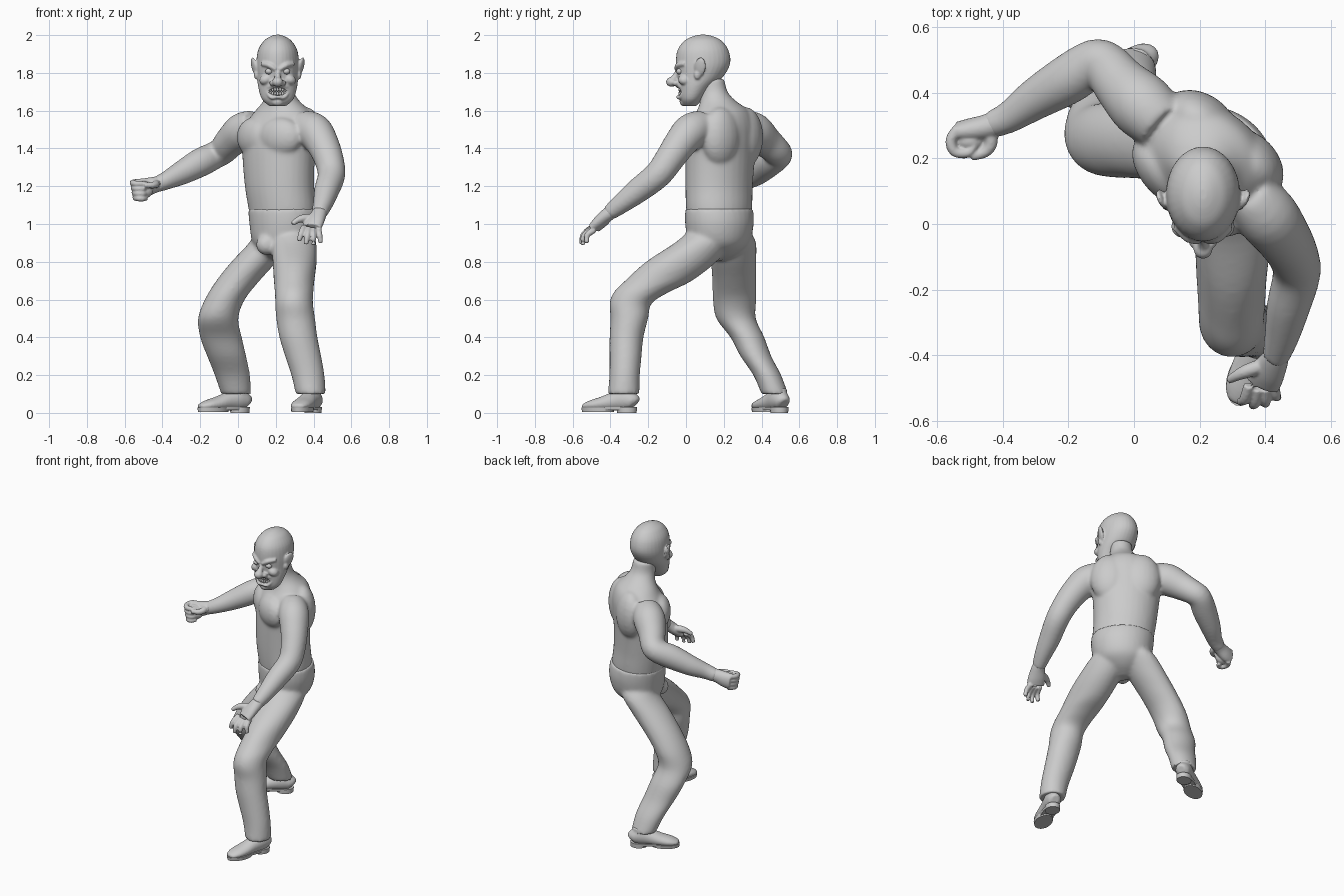
import bpy, bmesh, math
from mathutils import Vector, Matrix, Euler


def spline(rows, sub=4):
    """Catmull-Rom resampling of (x, y, z, ra[, rb]) rows."""
    rows = [tuple(r) if len(r) == 5 else tuple(r) + (r[3],) for r in rows]
    out = []
    for i in range(len(rows) - 1):
        p = [rows[max(i - 1, 0)], rows[i], rows[i + 1], rows[min(i + 2, len(rows) - 1)]]
        for k in range(sub):
            t = k / sub
            out.append([0.5 * (2 * b + (c - a) * t + (2 * a - 5 * b + 4 * c - d) * t * t
                               + (3 * b - a - 3 * c + d) * t ** 3) for a, b, c, d in zip(*p)])
    return out + [list(rows[-1])]


def loft(bm, rows, yaw=None, sides=24, sub=4):
    """Elliptical rings: level slices turned by yaw, or square to the path if yaw is None."""
    pts = spline(rows, sub)
    rings = []
    for i, p in enumerate(pts):
        c = Vector(p[:3])
        if yaw is None:
            t = Vector(pts[min(i + 1, len(pts) - 1)][:3]) - Vector(pts[max(i - 1, 0)][:3])
            u = t.cross(Vector((0, 0, 1))).normalized()
            v = u.cross(t).normalized()
        else:
            a = math.radians(yaw)
            u, v = Vector((math.cos(a), math.sin(a), 0)), Vector((-math.sin(a), math.cos(a), 0))
        ang = [2 * math.pi * k / sides for k in range(sides)]
        rings.append([bm.verts.new(c + u * math.cos(a) * p[3] + v * math.sin(a) * p[4]) for a in ang])
    for r, s in zip(rings, rings[1:]):
        for k in range(sides):
            bm.faces.new((r[k], r[(k + 1) % sides], s[(k + 1) % sides], s[k]))
    bm.faces.new(rings[0][::-1])
    bm.faces.new(rings[-1])


def ball(bm, loc, size, rot=(0, 0, 0)):
    m = Matrix.LocRotScale(Vector(loc), Euler([math.radians(a) for a in rot]), Vector(size))
    bmesh.ops.create_uvsphere(bm, u_segments=20, v_segments=12, radius=1, matrix=m)


def finish(name, bm, voxel=None, smooth=5):
    """Make the object; with a voxel size, fuse its pieces into one skin."""
    bmesh.ops.recalc_face_normals(bm, faces=bm.faces)
    me = bpy.data.meshes.new(name)
    bm.to_mesh(me)
    bm.free()
    ob = bpy.data.objects.new(name, me)
    bpy.context.collection.objects.link(ob)
    if voxel:
        r = ob.modifiers.new("fuse", 'REMESH')
        r.mode, r.voxel_size, r.use_smooth_shade = 'VOXEL', voxel, True
        s = ob.modifiers.new("soften", 'SMOOTH')
        s.factor, s.iterations = 0.5, smooth
    else:
        bpy.ops.object.select_all(action='DESELECT')
        bpy.context.view_layer.objects.active = ob
        ob.select_set(True)
        bpy.ops.object.shade_smooth_by_angle(angle=math.radians(40))
    return ob


TURN = -40  # the body is turned towards its right
U = Vector((math.cos(math.radians(TURN)), math.sin(math.radians(TURN)), 0))
F = Vector((U.y, -U.x, 0))

# Torso, neck and arms
bm = bmesh.new()
loft(bm, [(.24, .175, .98, .175, .15), (.235, .175, 1.08, .19, .163), (.22, .175, 1.2, .196, .165),
          (.215, .18, 1.35, .207, .167), (.22, .185, 1.45, .218, .167), (.23, .19, 1.53, .21, .155),
          (.235, .195, 1.6, .155, .125), (.23, .17, 1.65, .1, .093), (.222, .145, 1.7, .072, .078),
          (.215, .13, 1.77, .07, .075)], TURN, 32)
mid = Vector((.22, .18, 0))
for s in (-1, 1):
    ball(bm, mid + F * .1 + U * s * .09 + Vector((0, 0, 1.46)), (.125, .07, .105), (0, 0, TURN + s * 12))     # chest
    ball(bm, mid - F * .09 + U * s * .1 + Vector((0, 0, 1.46)), (.12, .085, .16), (0, 0, TURN - s * 8))  # shoulder blade
loft(bm, [(.09, .3, 1.52, .085), (.025, .36, 1.49, .1), (-.04, .425, 1.435, .085), (-.08, .475, 1.39, .076),
          (-.12, .49, 1.365, .073), (-.2, .44, 1.325, .076), (-.3, .38, 1.27, .064), (-.38, .325, 1.23, .049),
          (-.44, .3, 1.205, .042)])
loft(bm, [(.35, .09, 1.52, .085), (.405, .025, 1.49, .095), (.45, -.035, 1.42, .086), (.482, -.09, 1.34, .078),
          (.495, -.15, 1.26, .073), (.47, -.25, 1.18, .067), (.45, -.34, 1.11, .054), (.43, -.41, 1.055, .041)])
finish("torso_and_arms", bm, .009, 14)

# Trousers: pelvis and two legs
bm = bmesh.new()
loft(bm, [(.22, .16, .805, .03, .03), (.23, .17, .84, .1, .1), (.24, .175, .9, .168, .155),
          (.245, .177, 1.0, .192, .174), (.238, .176, 1.08, .195, .17)], TURN, 32)
ball(bm, (.15, .065, .89), (.055, .05, .055))
loft(bm, [(.385, -.33, .1, .08, .084), (.37, -.325, .2, .088, .081), (.345, -.32, .3, .096, .085),
          (.32, -.315, .4, .101, .09), (.305, -.3, .5, .103, .1), (.297, -.293, .58, .1, .112),
          (.297, -.235, .64, .103, .147), (.297, -.145, .7, .108, .178), (.3, -.025, .8, .117, .187),
          (.295, .09, .9, .12, .15), (.28, .13, .96, .11, .12)], 0)
loft(bm, [(-.01, .47, .1, .08, .071), (-.03, .43, .2, .094, .074), (-.06, .37, .3, .104, .082),
          (-.09, .325, .4, .111, .09), (-.105, .265, .5, .107, .105), (-.07, .257, .6, .106, .115),
          (0, .255, .7, .115, .116), (.085, .252, .8, .12, .12), (.17, .25, .9, .112, .122),
          (.2, .23, .96, .11, .11)], 0)
finish("trousers", bm, .01, 10)

# Head: skull, brows, nose, cheeks, lips and ears
HX = .21
bm = bmesh.new()
loft(bm, [(HX, .022, 1.625, .045, .034), (HX, .028, 1.66, .083, .06), (HX, .048, 1.72, .102, .087),
          (HX, .075, 1.78, .109, .122), (HX, .09, 1.85, .113, .144), (HX, .09, 1.92, .104, .135),
          (HX, .09, 1.97, .073, .099), (HX, .09, 1.993, .038, .055), (HX, .09, 2.002, .012, .018)], 0, 32)
loft(bm, [(HX, -.04, 1.815, .013), (HX, -.055, 1.785, .015), (HX, -.074, 1.755, .022)])
ball(bm, (HX, -.077, 1.752), (.029, .029, .026))
ball(bm, (HX, -.012, 1.648), (.034, .022, .024))
for s in (-1, 1):
    ball(bm, (HX + s * .026, -.053, 1.746), (.018, .02, .016))
    ball(bm, (HX + s * .062, -.008, 1.765), (.036, .034, .028), (0, s * 25, 0))
    loft(bm, [(HX + s * .01, -.05, 1.817, .011), (HX + s * .045, -.043, 1.84, .014),
              (HX + s * .085, -.008, 1.848, .011)])
    ball(bm, (HX + s * .122, .075, 1.832), (.013, .032, .052), (-12, s * 12, s * -22))
    ball(bm, (HX + s * .112, .06, 1.79), (.014, .018, .025))
for z, dip in ((1.728, .005), (1.674, -.012)):
    loft(bm, [(HX - .066, -.004, 1.714, .008), (HX - .036, -.032, z + dip * .3, .009), (HX, -.042, z, .01),
              (HX + .036, -.032, z + dip * .3, .009), (HX + .066, -.004, 1.714, .008)])
head = finish("head", bm, .0055, 4)

# Mouth opening
bm = bmesh.new()
ball(bm, (HX, -.04, 1.701), (.056, .032, .02))
cutter = finish("mouth_cutter", bm)
cutter.hide_render = True
cutter.hide_viewport = True
cut = head.modifiers.new("mouth", 'BOOLEAN')
cut.operation, cut.object, cut.solver = 'DIFFERENCE', cutter, 'EXACT'

bm = bmesh.new()
for i in range(-3, 4):
    for z in (1.712, 1.69):
        x = i * .0135
        ball(bm, (HX + x, -.033 + 9 * x * x, z), (.0068, .008, .011))
finish("teeth", bm)

bm = bmesh.new()
for s in (-1, 1):
    ball(bm, (HX + s * .046, -.033, 1.808), (.02, .019, .016))
finish("eyes", bm)

# Open left hand
bm = bmesh.new()
loft(bm, [(.437, -.39, 1.07, .037), (.425, -.42, 1.045, .044, .036), (.405, -.455, 1.01, .054, .034),
          (.39, -.485, .98, .055, .028)])
for base, tip in (((.35, -.49, .985), (.322, -.54, .91)), ((.375, -.5, .975), (.36, -.552, .893)),
                  ((.4, -.5, .97), (.4, -.545, .89)), ((.425, -.485, .97), (.438, -.525, .9))):
    b, t = Vector(base), Vector(tip)
    m = (b + t) / 2 + Vector((0, -.018, .006))
    loft(bm, [(*b, .017), (*m, .016), (*t, .012)], sides=12)
loft(bm, [(.41, -.425, 1.03, .022), (.35, -.445, 1.03, .022), (.315, -.46, 1.02, .017), (.288, -.475, 1.0, .012)], sides=12)
finish("left_hand", bm, .005, 3)

# Clenched right hand
bm = bmesh.new()
loft(bm, [(-.41, .31, 1.215, .04), (-.45, .295, 1.205, .038, .044), (-.5, .285, 1.19, .036, .052),
          (-.54, .28, 1.185, .03, .052)])
ball(bm, (-.5, .252, 1.182), (.052, .034, .048))
for i in range(4):
    z, k = 1.222 - i * .026, i * .005
    loft(bm, [(-.535 + k, .29, z, .017), (-.557 + k, .255, z - .004, .017), (-.545 + k, .22, z - .008, .016),
              (-.505, .217, z - .01, .015), (-.485, .24, z - .008, .012)], sides=12)
loft(bm, [(-.44, .285, 1.215, .022), (-.435, .245, 1.21, .02), (-.455, .218, 1.205, .017),
          (-.495, .205, 1.205, .013)], sides=12)
finish("right_hand", bm, .005, 3)

# Shoes, each with an upper, a sole and a heel block
for side, loc, turn in (("left", (.363, -.405, 0), -20), ("right", (-.075, .445, 0), -60)):
    place = Matrix.LocRotScale(Vector(loc), Euler((0, 0, math.radians(turn))), None)
    bm = bmesh.new()
    loft(bm, [(0, .15, .05, .024, .028), (0, .135, .06, .042, .043), (0, .09, .07, .05, .058),
              (0, .03, .062, .05, .05), (0, -.04, .048, .055, .038), (0, -.1, .04, .052, .028),
              (0, -.14, .034, .034, .016), (0, -.15, .032, .014, .008)])
    loft(bm, [(0, .085, .06, .047, .056), (0, .085, .13, .044, .052)], 0)
    bm.transform(place)
    finish(side + "_shoe", bm, .007, 3)
    bm = bmesh.new()
    loft(bm, [(0, -.065, .006, .053, .088), (0, -.065, .028, .056, .091)], 0, sub=1)
    loft(bm, [(0, .03, .014, .043, .12), (0, .03, .03, .046, .123)], 0, sub=1)
    loft(bm, [(0, .098, 0, .045, .052), (0, .098, .03, .047, .055)], 0, sub=1)
    bm.transform(place)
    finish(side + "_sole", bm)
